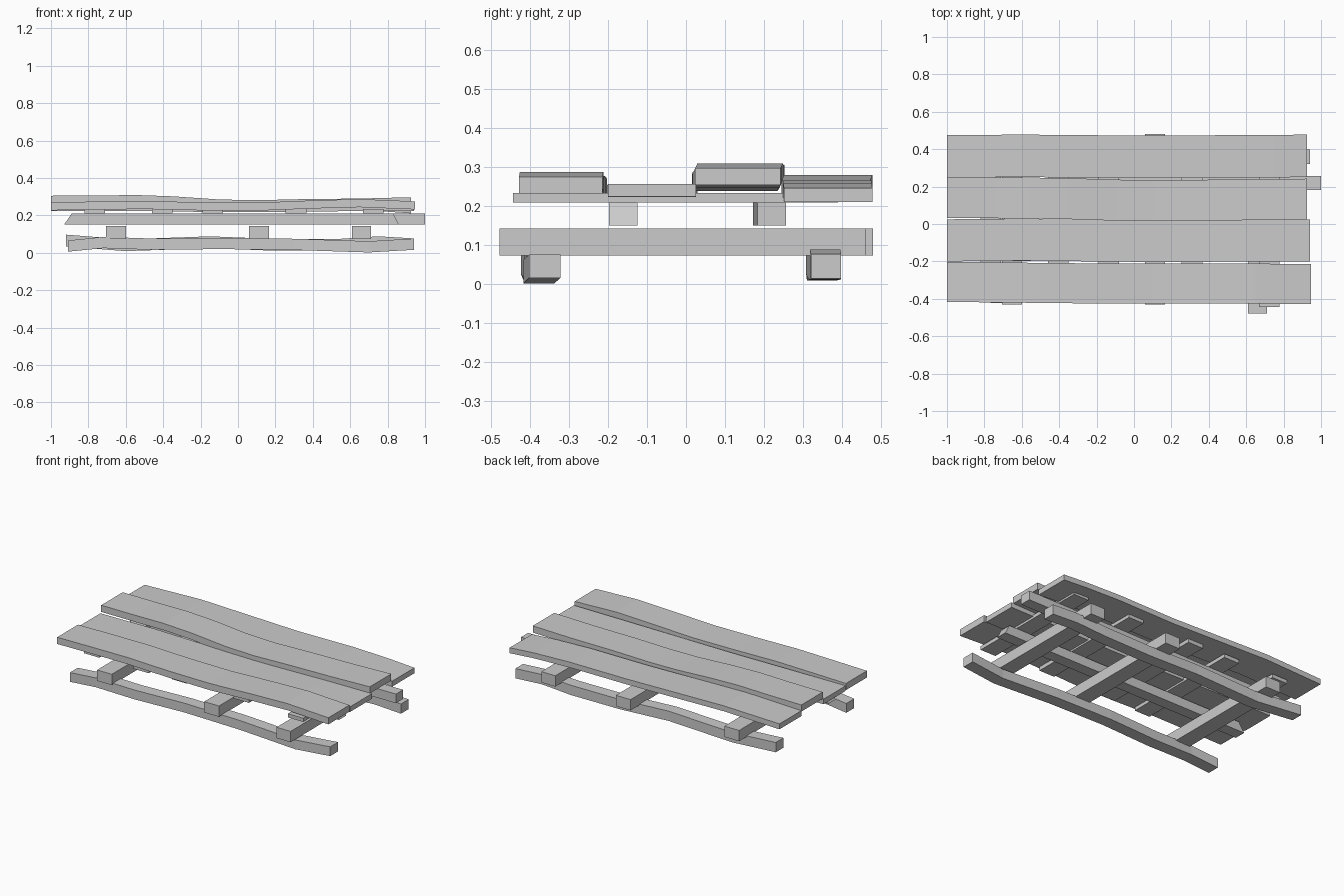
import bpy, bmesh


def strip(name, stations):
    """Loft a rectangular section along x: stations are (x, y0, y1, z0, z1)."""
    bm = bmesh.new()
    rings = []
    for x, y0, y1, z0, z1 in stations:
        rings.append([bm.verts.new(p) for p in
                      ((x, y0, z0), (x, y1, z0), (x, y1, z1), (x, y0, z1))])
    for a, b in zip(rings, rings[1:]):
        for i in range(4):
            j = (i + 1) % 4
            bm.faces.new((a[i], a[j], b[j], b[i]))
    bm.faces.new(rings[0][::-1])
    bm.faces.new(rings[-1])
    bmesh.ops.recalc_face_normals(bm, faces=bm.faces)
    me = bpy.data.meshes.new(name)
    bm.to_mesh(me)
    bm.free()
    ob = bpy.data.objects.new(name, me)
    bpy.context.collection.objects.link(ob)
    return ob


def box(name, x0, x1, y0, y1, z0, z1):
    return strip(name, [(x0, y0, y1, z0, z1), (x1, y0, y1, z0, z1)])


def wavy(name, y0, y1, thick, path):
    """Bent board: path holds (x, top z, sideways shift)."""
    return strip(name, [(x, y0 + s, y1 + s, z - thick, z) for x, z, s in path])


# bent bottom runners
wavy("front_runner", -0.415, -0.335, 0.06,
     [(-0.91, 0.066, 0), (-0.72, 0.085, -0.008), (-0.45, 0.076, 0.0),
      (-0.1, 0.08, 0.012), (0.3, 0.075, 0.01), (0.7, 0.062, -0.002), (0.94, 0.076, 0.013)])
wavy("back_runner", 0.32, 0.398, 0.063,
     [(-0.92, 0.097, 0), (-0.6, 0.072, -0.01), (-0.15, 0.088, -0.012),
      (0.2, 0.074, -0.005), (0.55, 0.075, 0), (0.75, 0.088, -0.002), (0.94, 0.077, 0)])

# thick cross beams
for i, (x0, x1, y0, y1) in enumerate([(-0.705, -0.6, -0.43, 0.465),
                                      (0.06, 0.165, -0.43, 0.48),
                                      (0.61, 0.71, -0.478, 0.462)]):
    box(f"cross_beam_{i + 1}", x0, x1, y0, y1, 0.073, 0.143)

# long stringers, the front one with slanted ends
front = box("front_stringer", -0.89, 0.83, -0.198, -0.124, 0.15, 0.209)
for v in front.data.vertices:
    if v.co.z < 0.18:
        v.co.x += -0.04 if v.co.x < 0 else 0.03
strip("back_stringer", [(-0.89, 0.172, 0.244, 0.15, 0.209),
                        (1.0, 0.183, 0.256, 0.15, 0.209)])

# thin slats under the deck
for i, (x, y0) in enumerate([(-0.765, -0.40), (-0.405, -0.41), (-0.135, -0.40),
                             (0.31, -0.41), (0.722, -0.444)]):
    box(f"slat_{i + 1}", x - 0.055, x + 0.055, y0, 0.39, 0.209, 0.233)

# four warped deck planks
wavy("deck_plank_1", -0.422, -0.208, 0.043,
     [(-1.0, 0.27, 0.005), (-0.75, 0.274, 0.003), (-0.5, 0.277, 0), (-0.2, 0.27, -0.003),
      (0.1, 0.268, -0.003), (0.4, 0.28, -0.003), (0.65, 0.287, -0.004), (0.945, 0.275, -0.006)])
wavy("deck_plank_2", -0.2, 0.025, 0.033,
     [(-1.0, 0.256, 0), (-0.6, 0.257, 0.004), (-0.2, 0.252, 0),
      (0.2, 0.251, -0.004), (0.6, 0.256, 0), (0.94, 0.257, 0)])
wavy("deck_plank_3", 0.023, 0.242, 0.043,
     [(-1.0, 0.305, 0.01), (-0.75, 0.306, 0.008), (-0.55, 0.309, 0.006), (-0.35, 0.302, 0.003),
      (-0.1, 0.285, -0.005), (0.1, 0.281, -0.008), (0.35, 0.287, -0.006), (0.65, 0.29, -0.002),
      (0.925, 0.297, 0)])
wavy("deck_plank_4", 0.248, 0.475, 0.035,
     [(-1.0, 0.268, 0), (-0.6, 0.28, 0.003), (-0.25, 0.272, 0), (0.1, 0.264, -0.003),
      (0.5, 0.266, 0), (0.75, 0.258, 0.001), (0.925, 0.246, 0.003)])
